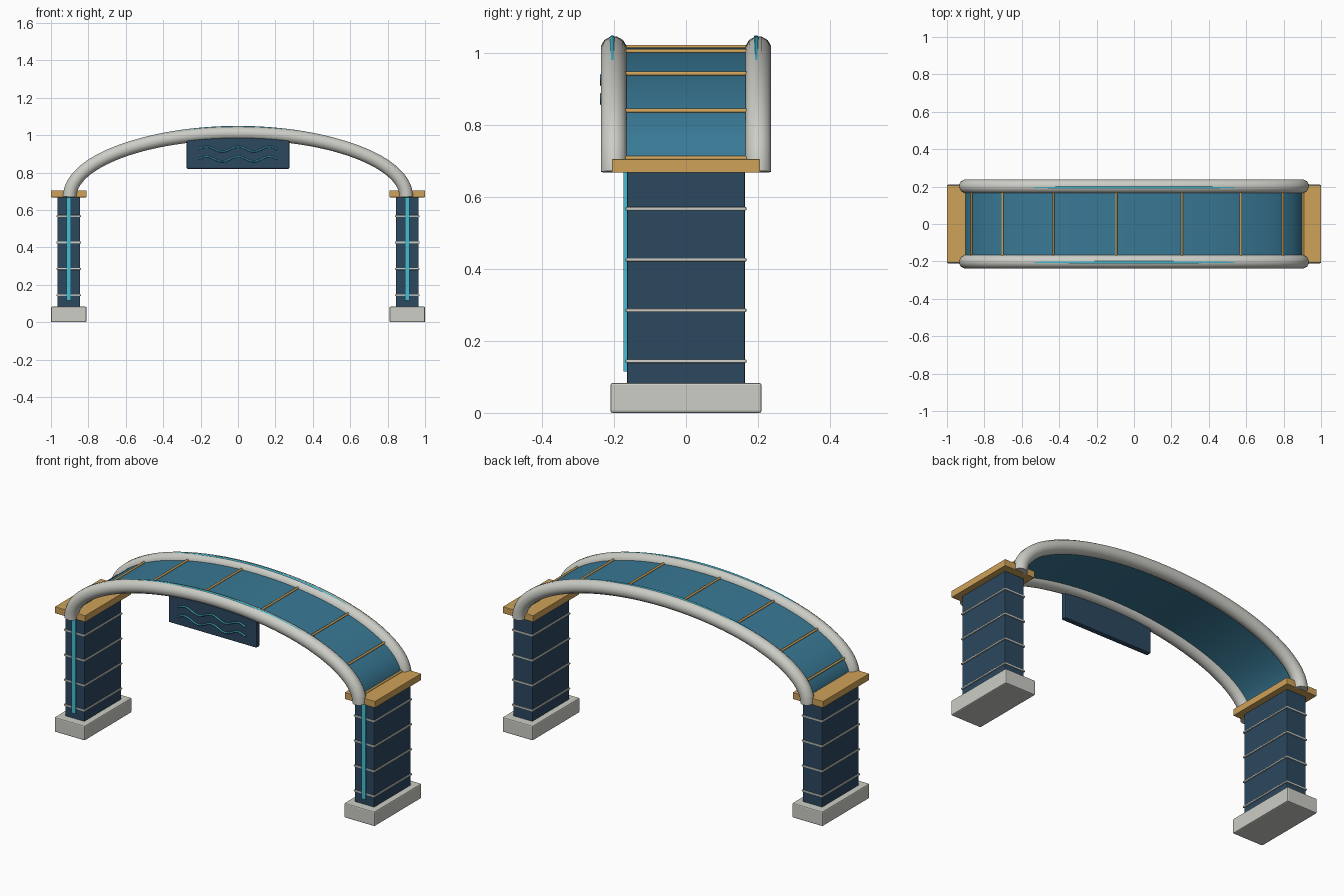
import bpy, bmesh
from math import sin, cos, pi, radians, hypot
from mathutils import Vector

if "Cube" in bpy.data.objects:
    bpy.data.objects.remove(bpy.data.objects["Cube"])


def material(name, rgb):
    m = bpy.data.materials.new(name)
    m.diffuse_color = (*rgb, 1)
    m.use_nodes = True
    m.node_tree.nodes["Principled BSDF"].inputs["Base Color"].default_value = m.diffuse_color
    return m


STONE = material("stone", (0.60, 0.61, 0.56))
NAVY = material("navy", (0.025, 0.065, 0.115))
GOLD = material("gold", (0.62, 0.36, 0.10))
CYAN = material("cyan", (0.06, 0.52, 0.66))
BLUE = material("blue", (0.04, 0.19, 0.30))
TEAL = material("teal", (0.04, 0.30, 0.40))
A, B, Z0 = 0.9, 0.34, 0.67   # arch half span, rise, springing height


def finish(bm, name, mat, smooth=True):
    bmesh.ops.recalc_face_normals(bm, faces=bm.faces)
    me = bpy.data.meshes.new(name)
    bm.to_mesh(me)
    bm.free()
    ob = bpy.data.objects.new(name, me)
    bpy.context.collection.objects.link(ob)
    me.materials.append(mat)
    if smooth:
        bpy.context.view_layer.objects.active = ob
        ob.select_set(True)
        bpy.ops.object.shade_smooth_by_angle(angle=radians(50))
        ob.select_set(False)
    return ob


def box(name, lo, hi, mat, bevel=0.0):
    bm = bmesh.new()
    bmesh.ops.create_cube(bm, size=1)
    lo, hi = Vector(lo), Vector(hi)
    for v in bm.verts:
        v.co = (lo + hi) / 2 + Vector(c * d for c, d in zip(v.co, hi - lo))
    if bevel:
        bmesh.ops.bevel(bm, geom=bm.edges[:], offset=bevel, segments=2,
                        profile=0.5, affect='EDGES')
    return finish(bm, name, mat, False)


def sweep(name, path, section, y, mat, smooth=True):
    """Sweep a (normal, y) section along a path of (x, z) points."""
    bm = bmesh.new()
    rings = []
    for i, (x, z) in enumerate(path):
        a, b = path[max(i - 1, 0)], path[min(i + 1, len(path) - 1)]
        dx, dz = b[0] - a[0], b[1] - a[1]
        l = hypot(dx, dz)
        nx, nz = dz / l, -dx / l
        rings.append([bm.verts.new((x + nx * n, y + s, z + nz * n)) for n, s in section])
    k = len(section)
    for r, q in zip(rings, rings[1:]):
        for j in range(k):
            bm.faces.new((r[j], r[(j + 1) % k], q[(j + 1) % k], q[j]))
    bm.faces.new(rings[0])
    bm.faces.new(rings[-1])
    return finish(bm, name, mat, smooth)


def circle(r, n):
    return [(r * cos(2 * pi * (i + 0.5) / n), r * sin(2 * pi * (i + 0.5) / n)) for i in range(n)]


def arc(a, b, n=64):
    return [(a * cos(pi * i / n), Z0 + b * sin(pi * i / n)) for i in range(n + 1)]


# Pillars with plinth, cap, bands and front light strip
for side, s in (("left", -1), ("right", 1)):
    c = s * 0.905
    box(side + "_plinth", (c - 0.095, -0.21, 0), (c + 0.095, 0.21, 0.083), STONE, 0.006)
    box(side + "_pillar", (c - 0.06, -0.164, 0.08), (c + 0.06, 0.164, 0.672), NAVY, 0.003)
    box(side + "_cap", (c - 0.095, -0.206, 0.668), (c + 0.095, 0.206, 0.705), GOLD, 0.002)
    for i in range(4):
        z = 0.144 + 0.141 * i
        box(f"{side}_band_{i}", (c - 0.066, -0.168, z - 0.005),
            (c + 0.066, 0.168, z + 0.005), STONE, 0.003)
    box(side + "_light_strip", (c - 0.012, -0.174, 0.115), (c + 0.012, -0.16, 0.67), CYAN)

# Arch rails with a light line on the crown
for side, s in (("front", -1), ("back", 1)):
    sweep(side + "_rail", arc(A, B), circle(0.037, 12), s * 0.201, STONE)
    sweep(side + "_light_line", arc(A + 0.022, B + 0.033), circle(0.007, 8),
          s * 0.2 - 0.005, CYAN)

# Canopy panel between the rails
sweep("canopy", arc(A, B, 48), [(-0.006, -0.18), (0.006, -0.18), (0.006, 0.18), (-0.006, 0.18)],
      0, BLUE)

# Cross slats on the canopy
for i in range(8):
    t = radians(6 + 22.5 * i)
    n = Vector((cos(t) / A, 0, sin(t) / B)).normalized()
    p = Vector((A * cos(t), 0, Z0 + B * sin(t))) + n * 0.009
    bm = bmesh.new()
    bmesh.ops.create_cone(bm, cap_ends=True, segments=10, radius1=0.006, radius2=0.006, depth=0.34)
    for v in bm.verts:
        v.co = p + Vector((v.co.x, v.co.z, v.co.y))
    finish(bm, f"slat_{i}", GOLD)

# Hanging sign with two wave lines
box("sign_board", (-0.275, -0.228, 0.82), (0.275, -0.198, 0.99), NAVY, 0.006)
for i, z in enumerate((0.872, 0.925)):
    wave = [(-0.21 + 0.42 * k / 60, z + 0.013 * sin(5 * pi * k / 60)) for k in range(61)]
    sweep(f"sign_wave_{i}", wave, circle(0.005, 8), -0.234, TEAL)
